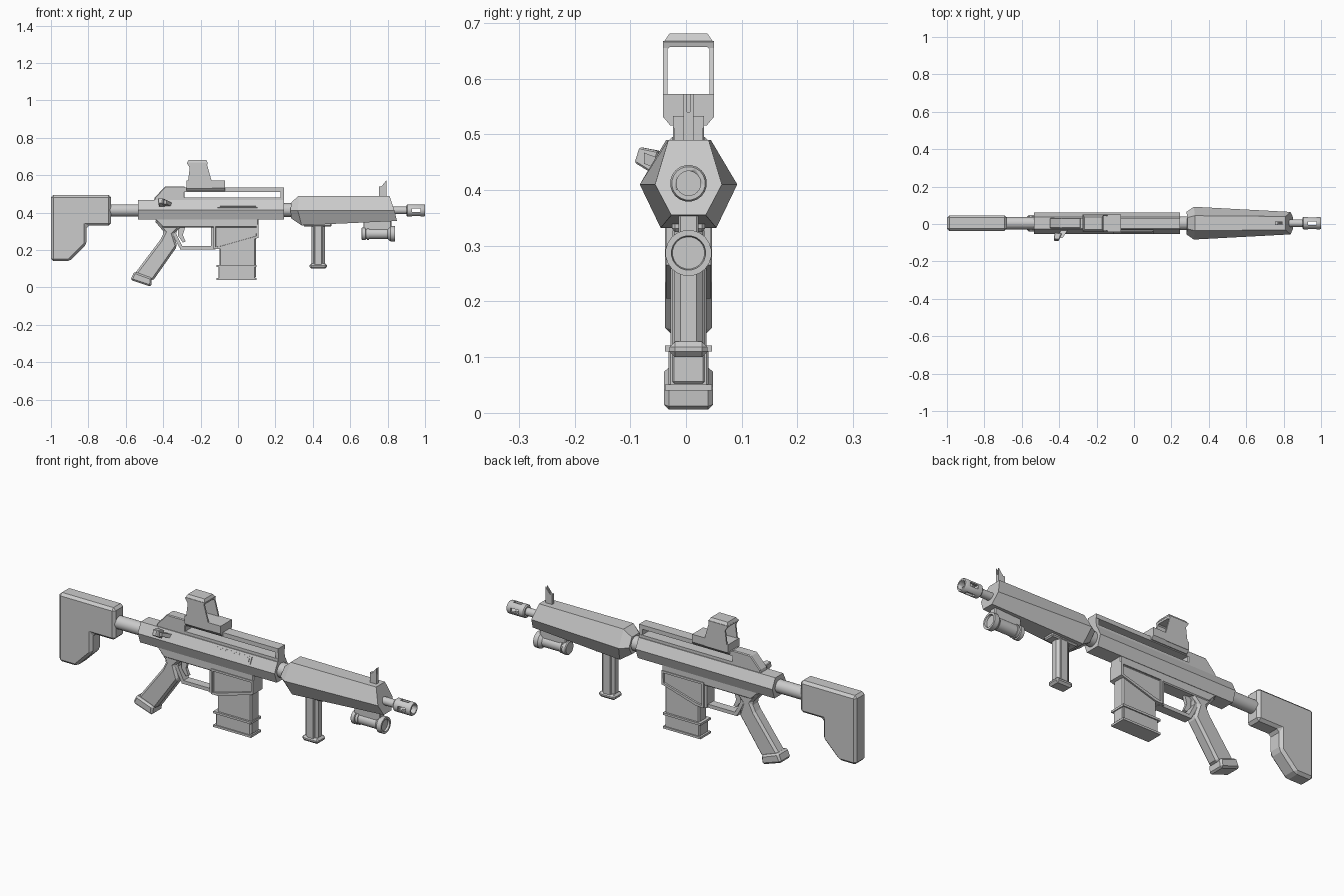
import bpy, bmesh, math
from mathutils import Vector

if "Cube" in bpy.data.objects:
    bpy.data.objects.remove(bpy.data.objects["Cube"])

C = 0.0045  # lateral centre line


def finish(name, bm, bevel=0.0, smooth=False):
    bmesh.ops.recalc_face_normals(bm, faces=bm.faces)
    me = bpy.data.meshes.new(name)
    bm.to_mesh(me)
    bm.free()
    ob = bpy.data.objects.new(name, me)
    bpy.context.collection.objects.link(ob)
    if bevel:
        m = ob.modifiers.new("bevel", 'BEVEL')
        m.width, m.segments, m.limit_method = bevel, 1, 'ANGLE'
    if smooth:
        bpy.ops.object.select_all(action='DESELECT')
        bpy.context.view_layer.objects.active = ob
        ob.select_set(True)
        bpy.ops.object.shade_smooth_by_angle(angle=math.radians(35))
    return ob


def loft(name, rings, bevel=0.0, smooth=False):
    bm = bmesh.new()
    vs = [[bm.verts.new(p) for p in r] for r in rings]
    n = len(rings[0])
    for a, b in zip(vs, vs[1:]):
        for i in range(n):
            bm.faces.new((a[i], a[(i + 1) % n], b[(i + 1) % n], b[i]))
    bm.faces.new(vs[0])
    bm.faces.new(vs[-1])
    return finish(name, bm, bevel, smooth)


def prism(name, pts, hw, bevel=0.0, inset=0.0, y=C):
    """Side profile in x,z extruded across y, optionally with recessed sides."""
    bm = bmesh.new()
    a = [bm.verts.new((x, y - hw, z)) for x, z in pts]
    b = [bm.verts.new((x, y + hw, z)) for x, z in pts]
    n = len(pts)
    sides = [bm.faces.new(a), bm.faces.new(b)]
    for i in range(n):
        bm.faces.new((a[i], a[(i + 1) % n], b[(i + 1) % n], b[i]))
    bmesh.ops.recalc_face_normals(bm, faces=bm.faces)
    if inset:
        bmesh.ops.inset_individual(bm, faces=sides, thickness=inset)
        bmesh.ops.inset_individual(bm, faces=sides, thickness=0.001, depth=-0.008)
    return finish(name, bm, bevel)


def box(name, x0, x1, hw, z0, z1, bevel=0.0, y=C):
    return prism(name, [(x0, z0), (x1, z0), (x1, z1), (x0, z1)], hw, bevel, y=y)


def turned(name, prof, z, sides=20):
    """Closed solid turned around the x axis from (x, radius) pairs."""
    ang = [2 * math.pi * (i + 0.5) / sides for i in range(sides)]
    return loft(name, [[(x, C + r * math.cos(t), z + r * math.sin(t)) for t in ang]
                       for x, r in prof], smooth=True)


def hexring(top, mid, bot):
    """Six points from (x, z, half width) at top, middle and bottom."""
    order = [(top, -1), (top, 1), (mid, 1), (bot, 1), (bot, -1), (mid, -1)]
    return [(p[0], C + s * p[2], p[1]) for p, s in order]


def cut(ob, cutters):
    bpy.context.view_layer.objects.active = ob
    for c in cutters:
        m = ob.modifiers.new("cut", 'BOOLEAN')
        m.operation, m.object, m.solver = 'DIFFERENCE', c, 'EXACT'
    for m in list(ob.modifiers):
        bpy.ops.object.modifier_apply(modifier=m.name)
    for c in cutters:
        bpy.data.objects.remove(c)


# Stock and buffer tube
prism("stock", [(-1, .495), (-.68, .495), (-.68, .33), (-.81, .33), (-.81, .23),
                (-.90, .14), (-1, .14)], .042, .013)
turned("buffer_tube", [(-.70, .033), (-.52, .033)], .412)

# Receiver, joint and handguard
loft("upper_receiver", [hexring((x, .466, .032), (x, .415, .057), (x, .362, .038))
                        for x in (-.535, .245)])
turned("barrel_joint", [(.23, .037), (.30, .037)], .414)
loft("handguard", [
    hexring((.285, .455, .03), (.28, .412, .06), (.285, .368, .03)),
    hexring((.325, .49, .04), (.32, .41, .0875), (.34, .332, .05)),
    hexring((.81, .49, .036), (.837, .41, .06), (.85, .355, .031))])

# Barrel and hollow slotted muzzle
turned("barrel", [(.80, .02), (.915, .02)], .412)
muzzle = turned("muzzle", [(.90, .028), (.905, .033), (.995, .033), (1, .03)], .412)
cut(muzzle, [turned("bore_cutter", [(.918, .022), (1.05, .022)], .412),
             box("side_slot_cutter", .93, .975, .06, .402, .422),
             box("top_slot_cutter", .93, .975, .009, .34, .48)])

# Raised rail with open slot beneath it
prism("rail_rear_block", [(-.45, .46), (-.445, .48), (-.39, .54), (-.285, .54), (-.285, .46)], .028, .004)
box("rail_floor", -.30, .245, .028, .455, .481)
box("rail_top", -.30, .245, .028, .511, .533)
box("rail_front_post", .228, .245, .026, .47, .52)

# Open optic
hood = prism("optic_hood", [(-.272, .53), (-.258, .64), (-.272, .662), (-.272, .667), (-.162, .667),
                            (-.165, .655), (-.14, .565), (-.14, .53)], .046)
cut(hood, [box("window_cutter", -.4, 0, .038, .565, .657, .005)])
loft("optic_cap", [[(x0, C - w, z), (x1, C - w, z), (x1, C + w, z), (x0, C + w, z)]
                   for x0, x1, w, z in ((-.272, -.162, .044, .666), (-.265, -.17, .034, .681))])
optic_base = [(-.033, .516), (.033, .516), (.046, .532), (.046, .572), (-.046, .572), (-.046, .532)]
loft("optic_base", [[(x, C + y, z) for y, z in optic_base] for x in (-.275, -.07)])

# Forked front sight
for s in (-1, 1):
    prism("front_sight_blade", [(.755, .48), (.755, .525), (.793, .572), (.793, .48)], .003, y=C + s * .006)
box("front_sight_base", .755, .793, .009, .48, .54)

# Ejection port frame and cover lying on the sloped side
slope = Vector((0, -.025, -.051)).normalized()
out = Vector((0, -.051, .025)).normalized()
mid = Vector((0, C - .0445, .4405))


def plate(name, x0, x1, half, d0, d1):
    loft(name, [[tuple(Vector((x, 0, 0)) + mid + slope * s + out * d)
                 for x, s in ((x0, -half), (x1, -half), (x1, half), (x0, half))] for d in (d0, d1)])


plate("port_frame_upper_lower", -.11, .105, .018, -.005, .005)
plate("port_cover", -.095, .095, .011, 0, .008)

# Charging handle
loft("charging_stem", [[(x + dx, y, z + dz) for dx, dz in ((-.018, -.01), (.018, -.01), (.018, .01), (-.018, .01))]
                       for x, y, z in ((-.37, -.03, .44), (-.40, -.075, .457))])
loft("charging_knob", [[(x + .8 * w, y - .3 * w, z - w), (x + w, y + .3 * w, z + w),
                        (x - w, y + .5 * w, z + w), (x - .8 * w, y - .3 * w, z - w)]
                       for x, y, z, w in ((-.405, -.055, .45, .02), (-.415, -.088, .463, .014))], .003)

# Lower receiver and recessed magazine well
prism("lower_receiver", [(-.45, .37), (.11, .37), (.11, .32), (-.40, .32)], .036, .005)
prism("magazine_well", [(-.13, .335), (-.13, .205), (-.09, .205), (.11, .265), (.11, .335)], .04, inset=.015)

# Trigger guard and trigger
guard = [((-.33, .325), (-.34, .285)), ((-.34, .285), (-.305, .216)), ((-.31, .213), (-.12, .213))]
for (x0, z0), (x1, z1) in guard:
    d = Vector((x1 - x0, z1 - z0)).normalized() * .009
    prism("trigger_guard", [(x0 - d.y, z0 + d.x), (x1 - d.y, z1 + d.x),
                            (x1 + d.y, z1 - d.x), (x0 + d.y, z0 - d.x)], .022)
box("guard_rear_of_well", -.145, -.12, .03, .205, .33)
prism("trigger", [(-.32, .33), (-.28, .33), (-.295, .28), (-.28, .245), (-.295, .24), (-.32, .275)], .008)

# Pistol grip with flared foot
prism("pistol_grip", [(-.45, .36), (-.395, .295), (-.415, .255), (-.555, .07), (-.455, .035),
                      (-.325, .22), (-.345, .285), (-.30, .33), (-.30, .36)], .032, .011)
prism("grip_foot", [(-.555, .085), (-.575, .04), (-.465, .003), (-.46, .05)], .044, .009)

# Magazine with lower sleeve and flanges
box("magazine", -.10, .095, .032, .05, .30, .006)
box("magazine_sleeve", -.105, .092, .036, .045, .12, .004)
box("magazine_upper_flange", -.115, .10, .042, .11, .121)
box("magazine_floor", -.115, .10, .042, .04, .051)

# Vertical foregrip
box("foregrip_mount", .35, .50, .03, .325, .35, .006)
box("foregrip_post", .392, .465, .026, .115, .34, .012)
box("foregrip_rib", .408, .449, .029, .12, .33, .003)
box("foregrip_foot", .382, .475, .034, .10, .128, .01)

# Under-barrel light
turned("light_body", [(.66, .03), (.664, .035), (.682, .035), (.684, .029), (.80, .029), (.815, .0415),
                      (.84, .0415), (.84, .031), (.83, .029)], .287)
turned("light_collar", [(.69, .033), (.70, .033)], .287)
box("light_mount", .67, .82, .018, .305, .37, .004)
